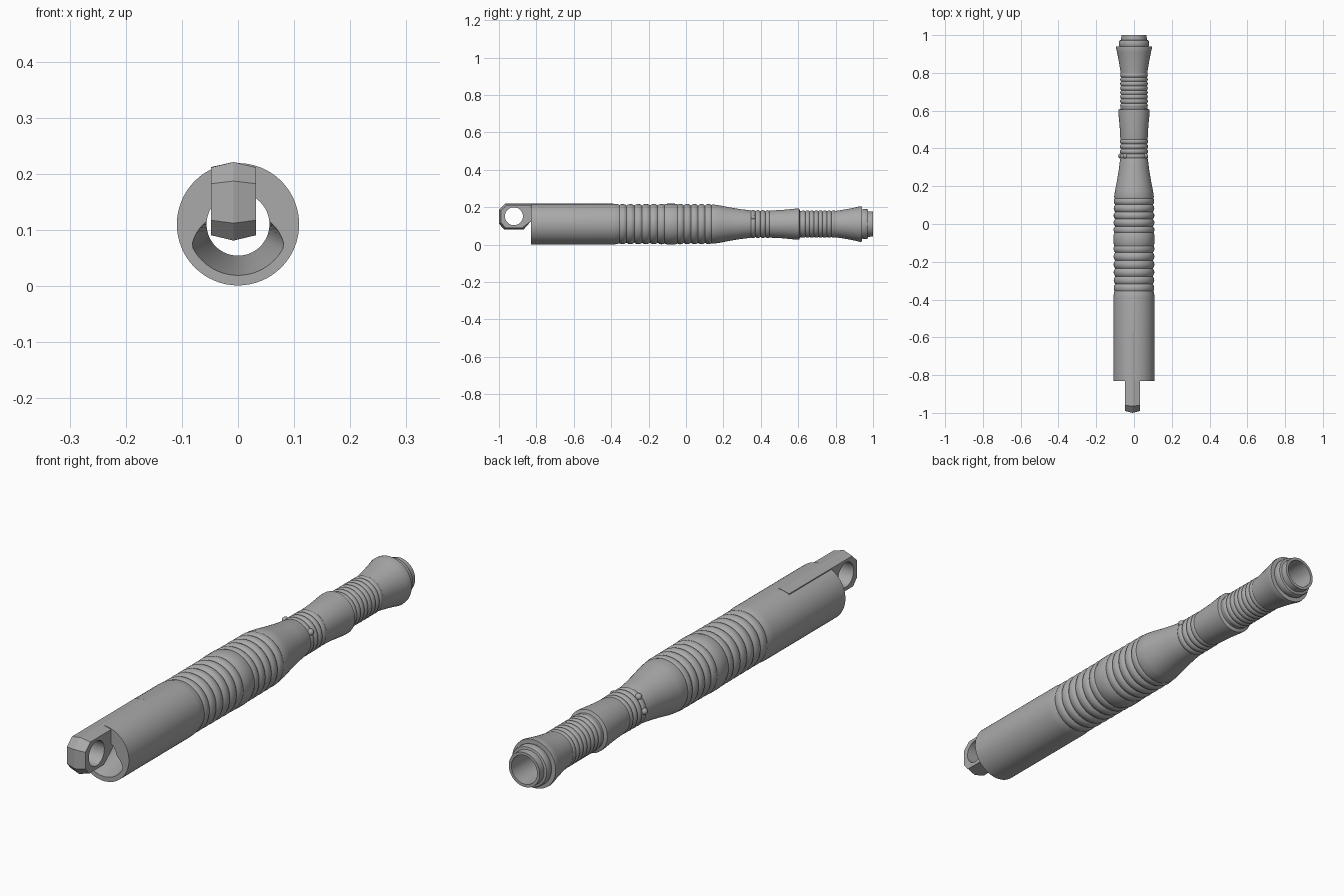
import bpy, bmesh, math
from mathutils import Vector

cube = bpy.data.objects.get("Cube")
if cube:
    bpy.data.objects.remove(cube)

metal = bpy.data.materials.new("grey_metal")
metal.use_nodes = True
GREY = (0.4, 0.4, 0.4, 1)
metal.diffuse_color = GREY
metal.node_tree.nodes["Principled BSDF"].inputs["Base Color"].default_value = GREY

AXIS_Z = 0.11
BORE = 0.056
SEGS = 64


def finish(bm, name, angle=35):
    bmesh.ops.recalc_face_normals(bm, faces=bm.faces)
    mesh = bpy.data.meshes.new(name)
    bm.to_mesh(mesh)
    bm.free()
    obj = bpy.data.objects.new(name, mesh)
    bpy.context.collection.objects.link(obj)
    mesh.materials.append(metal)
    bpy.ops.object.select_all(action="DESELECT")
    obj.select_set(True)
    bpy.context.view_layer.objects.active = obj
    if angle:
        bpy.ops.object.shade_smooth_by_angle(angle=math.radians(angle))
    return obj


def ribs(start, end, count, r0, r1, depth):
    """Rounded ridges separated by grooves."""
    steps = count * 8
    return [(start + (end - start) * i / steps,
             r0 + (r1 - r0) * i / steps
             - depth * (1 - abs(math.sin(math.pi * i / 8))) ** 1.3)
            for i in range(1, steps)]


# Handle silhouette along its axis: (y, radius)
profile = [(-0.83, 0.109), (-0.39, 0.109), (-0.37, 0.107)]
profile += ribs(-0.36, -0.11, 6, 0.107, 0.108, 0.008)
profile += [(-0.1, 0.109), (-0.06, 0.109)]
profile += ribs(-0.05, 0.14, 5, 0.108, 0.107, 0.008)
profile += [(0.145, 0.105), (0.18, 0.1), (0.23, 0.09), (0.29, 0.08), (0.34, 0.074)]
profile += ribs(0.345, 0.45, 4, 0.075, 0.074, 0.006)
profile += [(0.46, 0.073), (0.52, 0.076), (0.59, 0.083), (0.605, 0.083), (0.61, 0.071)]
profile += ribs(0.615, 0.8, 8, 0.073, 0.073, 0.005)
profile += [(0.81, 0.072), (0.86, 0.08), (0.91, 0.09), (0.93, 0.095), (0.94, 0.094),
            (0.941, 0.077), (0.947, 0.08), (0.965, 0.08), (0.972, 0.077),
            (0.974, 0.068), (1.0, 0.067), (1.0, BORE), (-0.66, BORE)]


def mouth(angle):
    """Front opening: round above, widened into a pocket below."""
    return BORE + 0.035 * min(1, max(0, -math.sin(angle) * 2.0 + 0.15))


angles = [2 * math.pi * i / SEGS for i in range(SEGS)]
bm = bmesh.new()
rings = []
for y, r in profile + [(-0.83, None)]:
    ring = []
    for a in angles:
        rad = mouth(a) if r is None else r
        ring.append(bm.verts.new((rad * math.cos(a), y, AXIS_Z + rad * math.sin(a))))
    rings.append(ring)
for k, ring in enumerate(rings):
    after = rings[(k + 1) % len(rings)]
    for i in range(SEGS):
        j = (i + 1) % SEGS
        bm.faces.new((ring[i], ring[j], after[j], after[i]))
finish(bm, "handle_body")

# Hanging lug with a ridged rim, its tongue running into the handle
RING = Vector((-0.92, 0.152))
outline = [(-0.57, 0.221), (-0.965, 0.221), (-1.0, 0.187), (-1.0, 0.112),
           (-0.972, 0.081), (-0.868, 0.081), (-0.825, 0.13), (-0.8, 0.172), (-0.57, 0.19)]
bm = bmesh.new()
layers = []
for x, inset in ((-0.048, 0.009), (-0.008, 0), (0.032, 0.009)):
    layer = []
    for y, z in outline:
        if y < -0.83:
            away = (Vector((y, z)) - RING).normalized() * inset * 1.3
            y, z = y - away.x, z - away.y
        elif z > 0.2:
            z -= inset
        layer.append(bm.verts.new((x, y, z)))
    layers.append(layer)
bm.faces.new(layers[0])
bm.faces.new(layers[2])
for a, b in zip(layers, layers[1:]):
    for i in range(len(outline)):
        j = (i + 1) % len(outline)
        bm.faces.new((a[i], a[j], b[j], b[i]))
lug = finish(bm, "hanging_lug", 0)

bpy.ops.mesh.primitive_cylinder_add(vertices=32, radius=0.048, depth=0.3,
                                    location=(0, RING.x, RING.y),
                                    rotation=(0, math.pi / 2, 0))
cutter = bpy.context.object
cutter.name = "lug_hole_cutter"
cutter.data.materials.append(metal)
cut = lug.modifiers.new("hole", "BOOLEAN")
cut.operation = "DIFFERENCE"
cut.solver = "EXACT"
cut.object = cutter
bpy.context.view_layer.objects.active = lug
bpy.ops.object.modifier_apply(modifier="hole")
bpy.data.objects.remove(cutter)
lug.select_set(True)
bpy.ops.object.shade_smooth_by_angle(angle=math.radians(15))

# Small studs around the neck
for n, degrees in enumerate((30, 131, 177)):
    a = math.radians(degrees)
    bm = bmesh.new()
    bmesh.ops.create_uvsphere(bm, u_segments=16, v_segments=10, radius=0.013)
    stud = finish(bm, f"neck_stud_{n + 1}")
    stud.location = (0.071 * math.cos(a), 0.36, AXIS_Z + 0.071 * math.sin(a))
